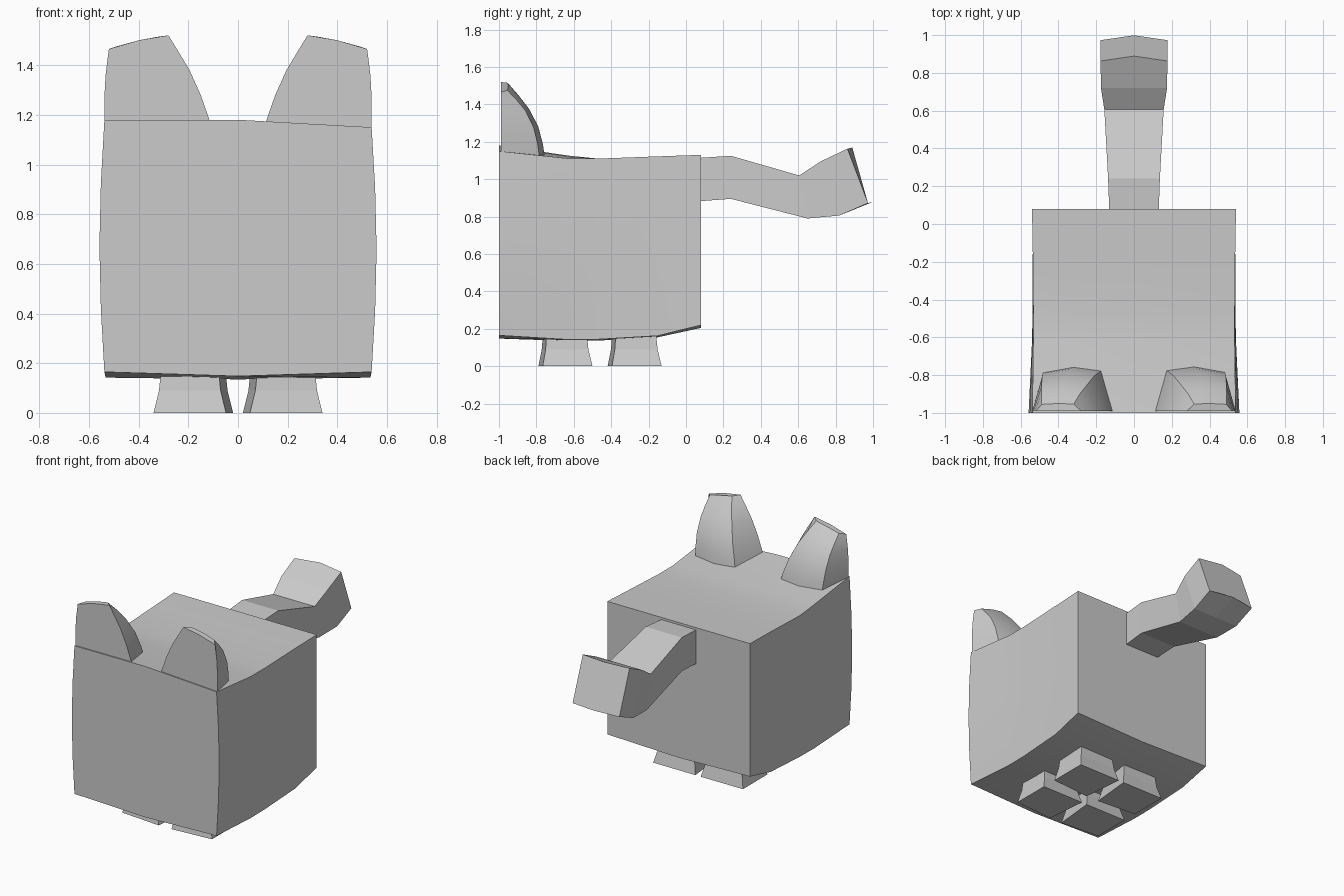
import bpy, bmesh, math

cube = bpy.data.objects.get("Cube")
if cube:
    bpy.data.objects.remove(cube, do_unlink=True)

grey = bpy.data.materials.new("plain grey")
grey.use_nodes = True
colour = (0.6, 0.6, 0.6, 1)
grey.diffuse_color = colour
grey.node_tree.nodes["Principled BSDF"].inputs["Base Color"].default_value = colour


def loft(name, rings, smooth_angle=0):
    """Skin a list of equal-length closed rings and cap both ends."""
    bm = bmesh.new()
    loops = [[bm.verts.new(p) for p in ring] for ring in rings]
    for a, b in zip(loops, loops[1:]):
        for i in range(len(a)):
            j = (i + 1) % len(a)
            bm.faces.new((a[i], a[j], b[j], b[i]))
    bm.faces.new(loops[0])
    bm.faces.new(loops[-1])
    bmesh.ops.recalc_face_normals(bm, faces=bm.faces)
    mesh = bpy.data.meshes.new(name)
    bm.to_mesh(mesh)
    bm.free()
    mesh.materials.append(grey)
    obj = bpy.data.objects.new(name, mesh)
    bpy.context.collection.objects.link(obj)
    if smooth_angle:
        bpy.ops.object.select_all(action='DESELECT')
        obj.select_set(True)
        bpy.context.view_layer.objects.active = obj
        bpy.ops.object.shade_smooth_by_angle(angle=math.radians(smooth_angle))
    return obj


def mix(a, b, t):
    return a + (b - a) * t


# Body: boxy sections from front to back, bulging sideways at the front
def body_ring(y, half, bulge, top_right, top_mid, top_left, low_side, low_mid):
    ring = [(-half, y, low_side), (0, y, low_mid), (half, y, low_side)]
    steps = (0.25, 0.5, 0.75)
    for t in steps:
        ring.append((half + bulge * math.sin(math.pi * t), y, mix(low_side, top_left, t)))
    ring += [(half, y, top_left), (0, y, top_mid), (-half, y, top_right)]
    for t in reversed(steps):
        ring.append((-half - bulge * math.sin(math.pi * t), y, mix(low_side, top_right, t)))
    return ring


loft("body", [
    body_ring(-1.0, 0.538, 0.02, 1.178, 1.18, 1.15, 0.165, 0.148),
    body_ring(-0.62, 0.533, 0.007, 1.125, 1.12, 1.11, 0.142, 0.135),
    body_ring(-0.47, 0.533, 0.004, 1.11, 1.11, 1.11, 0.144, 0.137),
    body_ring(-0.15, 0.536, 0, 1.122, 1.122, 1.122, 0.163, 0.155),
    body_ring(0.08, 0.54, 0, 1.13, 1.13, 1.13, 0.22, 0.205),
], 25)

# Ears: flat in front, rounded behind, with a slanting tip
front_y = -0.99
ear_levels = [  # outer x, inner x, back y, outer z, inner z
    (0.535, 0.10, -0.755, 1.11, 1.11),
    (0.538, 0.115, -0.765, 1.18, 1.18),
    (0.538, 0.150, -0.79, 1.27, 1.28),
    (0.533, 0.195, -0.84, 1.36, 1.38),
    (0.527, 0.240, -0.89, 1.41, 1.455),
    (0.520, 0.280, -0.95, 1.465, 1.52),
]
for side, label in ((1, "left"), (-1, "right")):
    rings = []
    for outer, inner, back, z_out, z_in in ear_levels:
        ring = []
        for t, depth in ((0, 0), (0.13, 0.88), (0.5, 1), (0.84, 0.92), (1, 0), (0.5, 0)):
            z = mix(z_out, z_in, t) + 0.03 * t * (1 - t)
            ring.append((side * mix(outer, inner, t), mix(front_y, back, depth), z))
        rings.append(ring)
    loft(label + "_ear", rings, 40)

# Legs: short stubs that flare towards the ground
for side, label in ((1, "left"), (-1, "right")):
    for y, place in ((-0.64, "front"), (-0.27, "back")):
        rings = []
        for z, flare in ((0.17, 0), (0.09, 0.008), (0, 0.03)):
            corners = ((0.31 + flare, -0.105 - flare * 0.7), (0.078 - flare, -0.125 - flare * 0.8),
                       (0.05 - flare, 0.11 + flare), (0.31 + flare, 0.11 + flare))
            rings.append([(side * x, y + dy, z) for x, dy in corners])
        loft(f"{place}_{label}_leg", rings)

# Tail: a bent square bar that widens to a slightly pointed end
tail_stations = [  # half width, top y, top z, bottom y, bottom z, end point
    (0.13, 0.04, 1.112, 0.04, 0.88, 0),
    (0.137, 0.24, 1.125, 0.24, 0.895, 0),
    (0.157, 0.605, 1.02, 0.65, 0.79, 0),
    (0.175, 0.72, 1.095, 0.82, 0.806, 0),
    (0.177, 0.863, 1.163, 0.973, 0.872, 0.026),
]
loft("tail", [
    [(-w, ty, tz), (0, ty + p, tz + p / 4), (w, ty, tz),
     (w, by, bz), (0, by + p, bz + p / 4), (-w, by, bz)]
    for w, ty, tz, by, bz, p in tail_stations
])
